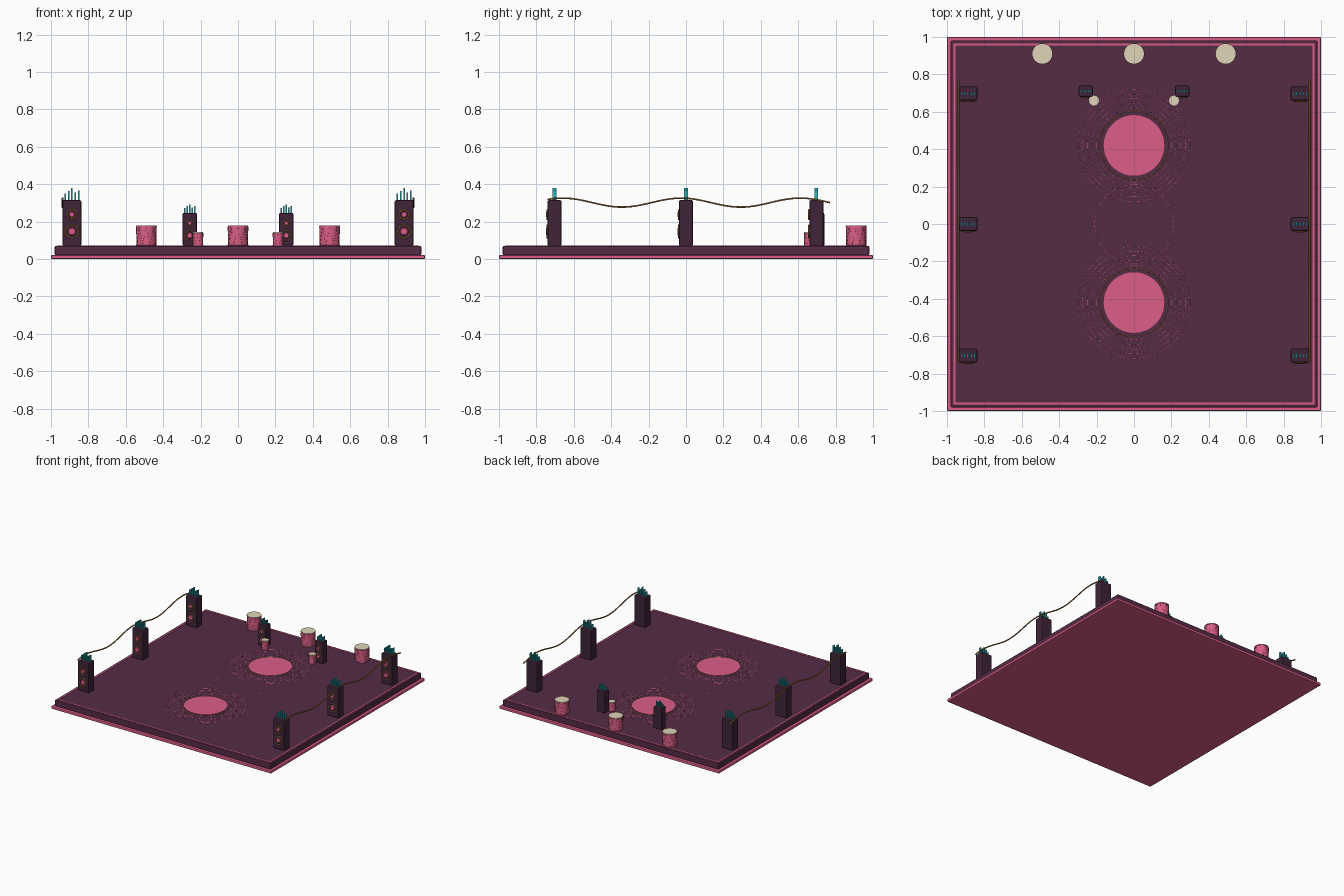
import bpy, math

if "Cube" in bpy.data.objects:
    bpy.data.objects.remove(bpy.data.objects["Cube"])

def mat(name, r, g, b):
    m = bpy.data.materials.new(name)
    m.diffuse_color = (r, g, b, 1)
    m.use_nodes = True
    m.node_tree.nodes["Principled BSDF"].inputs["Base Color"].default_value = m.diffuse_color
    return m

PLUM = mat("plum", 0.09, 0.025, 0.06)
DARK = mat("dark_plum", 0.05, 0.017, 0.04)
PINK = mat("pink", 0.72, 0.11, 0.25)
GOLD = mat("gold", 0.35, 0.17, 0.04)
CREAM = mat("cream", 0.75, 0.66, 0.48)
TEAL = mat("teal", 0.03, 0.45, 0.5)
TOP = 0.07

def finish(name, m, smooth=True):
    o = bpy.context.object
    o.name = name
    o.data.materials.append(m)
    if smooth:
        bpy.ops.object.shade_smooth_by_angle(angle=math.radians(35))
    return o

def box(name, loc, size, m, bevel=0.0):
    bpy.ops.mesh.primitive_cube_add(size=1, location=loc)
    o = bpy.context.object
    o.scale = size
    bpy.ops.object.transform_apply(location=False, rotation=False, scale=True)
    if bevel:
        b = o.modifiers.new("bevel", 'BEVEL')
        b.width, b.segments = bevel, 2
    return finish(name, m, False)

def disc(name, loc, r, h, m, rot=(0, 0, 0), r2=None, n=40):
    bpy.ops.mesh.primitive_cone_add(vertices=n, radius1=r, radius2=r if r2 is None else r2,
                                    depth=h, location=loc, rotation=rot)
    return finish(name, m)

def ring(name, loc, r, t, m, rot=(0, 0, 0), n=40):
    bpy.ops.mesh.primitive_torus_add(major_radius=r, minor_radius=t, major_segments=n,
                                     minor_segments=8, location=loc, rotation=rot)
    return finish(name, m)

def tube(name, pts, r, m, cyclic=False):
    c = bpy.data.curves.new(name, 'CURVE')
    c.dimensions, c.bevel_depth, c.bevel_resolution = '3D', r, 1
    c.use_fill_caps = True
    s = c.splines.new('POLY')
    s.points.add(len(pts) - 1)
    for p, q in zip(s.points, pts):
        p.co = (*q, 1)
    s.use_cyclic_u = cyclic
    c.materials.append(m)
    bpy.context.collection.objects.link(bpy.data.objects.new(name, c))

# Stage: pink plinth, plum deck and inlaid border
box("plinth", (0, 0, 0.016), (2, 2, 0.022), PINK, 0.006).location.z = 0.016
box("deck", (0, 0, 0.048), (1.96, 1.96, 0.044), PLUM, 0.006)
for s in (-1, 1):
    box("border_x", (0, s * 0.96, TOP), (1.93, 0.01, 0.004), PINK)
    box("border_y", (s * 0.96, 0, TOP), (0.01, 1.93, 0.004), PINK)

# Floor discs with ripple rings
for y in (-0.42, 0.42):
    disc("floor_disc", (0, y, TOP), 0.162, 0.006, PINK, n=64)
    ring("disc_rim", (0, y, TOP), 0.182, 0.002, GOLD, n=64)
    for r in (0.2, 0.225, 0.25, 0.275, 0.3):
        ring("ripple_ring", (0, y, TOP - 0.0005), r, 0.0013, PINK, n=64)
ring("centre_ring", (0, 0, TOP - 0.0005), 0.21, 0.0013, PINK, n=64)

# Speaker cabinets with two drivers and a row of level bars
def speaker(x, y, w, d, top):
    h = top - TOP
    box("speaker_cabinet", (x, y, TOP + h / 2), (w, d, h), DARK, 0.007)
    f = y - d / 2
    back = (math.pi / 2, 0, 0)
    for fz, fr in ((0.315, 0.34), (0.685, 0.25)):
        z, r = TOP + h * fz, w * fr
        disc("driver_plate", (x, f, z), r, 0.008, DARK, back)
        ring("driver_ring", (x, f - 0.003, z), r, w * 0.04, GOLD, back)
        disc("driver_cone", (x, f - 0.004, z), r * 0.75, 0.008, PINK, back, r * 0.5)
    for i, k in enumerate((0.55, 0.78, 1, 0.65, 0.8)):
        bh = h * 0.26 * k
        box("level_bar", (x + (i - 2) * w * 0.18, y, top + bh / 2),
            (w * 0.08, w * 0.2, bh), TEAL)

# Drums with rims, cream skin and zigzag lacing
def drum(x, y, r, top):
    h = top - TOP
    disc("drum_shell", (x, y, TOP + h / 2), r * 0.96, h, PINK)
    disc("drum_skin", (x, y, top), r * 0.97, 0.004, CREAM)
    for z in (TOP + 0.05 * h, top - 0.05 * h):
        ring("drum_rim", (x, y, z), r * 0.96, r * 0.04, PINK)
    n = 16
    pts = [(x + r * 0.97 * math.cos(i * 2 * math.pi / n),
            y + r * 0.97 * math.sin(i * 2 * math.pi / n),
            TOP + h * (0.08 if i % 2 else 0.92)) for i in range(n)]
    tube("drum_lacing", pts, r * 0.025, GOLD, True)

for s in (-1, 1):
    for y in (-0.703, 0, 0.697):
        speaker(s * 0.888, y, 0.1, 0.074, 0.315)
    speaker(s * 0.258, 0.71, 0.075, 0.06, 0.247)
    drum(s * 0.214, 0.66, 0.029, 0.142)
    # Sagging garland cable along the speaker tops
    ys = [-0.74 + 1.51 * i / 60 for i in range(61)]
    tube("garland_cable", [(s * 0.938, y, 0.302 + 0.024 * math.cos((y + 0.66) * 2 * math.pi / 0.635))
                           for y in ys], 0.005, GOLD)
for x in (-0.49, 0, 0.49):
    drum(x, 0.91, 0.056, 0.178)

# Rest the plinth on the ground
bpy.data.objects["plinth"].location.z = 0.011
bpy.data.objects["plinth"].scale.z = 1.0
bpy.data.objects["deck"].location.z = 0.045
bpy.data.objects["deck"].scale.z = 0.05 / 0.044
